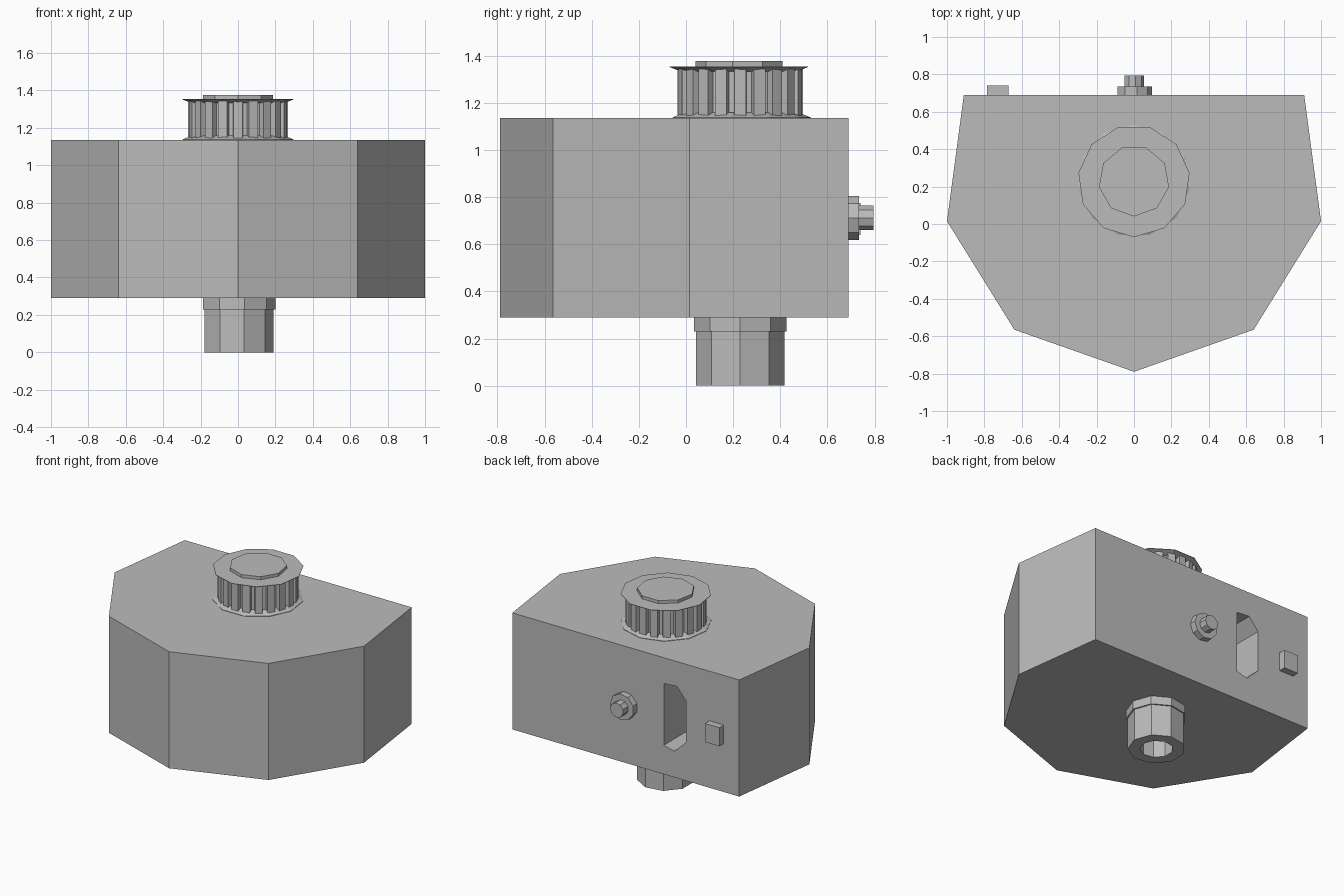
import bpy
import bmesh
from math import cos, sin, pi, radians
from mathutils import Matrix, Vector

if "Cube" in bpy.data.objects:
    bpy.data.objects.remove(bpy.data.objects["Cube"], do_unlink=True)

# Single flat material
GREY = (0.5, 0.5, 0.5, 1)
grey = bpy.data.materials.new("plain grey")
grey.use_nodes = True
grey.diffuse_color = GREY
shader = grey.node_tree.nodes["Principled BSDF"]
shader.inputs["Base Color"].default_value = GREY
shader.inputs["Roughness"].default_value = 0.6


def loft(name, rings, matrix=Matrix()):
    """Skin a stack of equal-sized rings and cap both ends."""
    bm = bmesh.new()
    loops = [[bm.verts.new(matrix @ Vector(p)) for p in ring] for ring in rings]
    for a, b in zip(loops, loops[1:]):
        for i in range(len(a)):
            j = (i + 1) % len(a)
            bm.faces.new((a[i], a[j], b[j], b[i]))
    bm.faces.new(loops[0])
    bm.faces.new(loops[-1])
    bmesh.ops.recalc_face_normals(bm, faces=bm.faces)
    mesh = bpy.data.meshes.new(name)
    bm.to_mesh(mesh)
    bm.free()
    mesh.materials.append(grey)
    obj = bpy.data.objects.new(name, mesh)
    bpy.context.collection.objects.link(obj)
    return obj


def turned(name, sides, profile, start=0, matrix=Matrix()):
    """Faceted turned part from (radius, height) pairs."""
    angles = [radians(start) + 2 * pi * i / sides for i in range(sides)]
    return loft(name, [[(r * cos(a), r * sin(a), z) for a in angles]
                       for r, z in profile], matrix)


def extrude(name, outline, low, high, matrix=Matrix()):
    return loft(name, [[(x, y, h) for x, y in outline] for h in (low, high)], matrix)


# Main housing, mirrored outline
half = [(0.91, 0.69), (1, 0.015), (0.64, -0.565)]
outline = half + [(0, -0.79)] + [(-x, y) for x, y in reversed(half)]
housing = extrude("housing", outline, 0.29, 1.135)

# Slot in the back; local height runs along +y, local y is up
back = Matrix(((1, 0, 0, 0), (0, 0, 1, 0.69), (0, 1, 0, 0), (0, 0, 0, 1)))
slot = [(-0.305, 0.947), (-0.41, 0.955), (-0.484, 0.867),
        (-0.484, 0.57), (-0.39, 0.48), (-0.305, 0.5)]
cutter = extrude("slot_cutter", slot, -0.45, 0.1, back)
cutter.hide_render = True
cut = housing.modifiers.new("slot", "BOOLEAN")
cut.operation = "DIFFERENCE"
cut.solver = "EXACT"
cut.object = cutter
bpy.context.view_layer.objects.active = housing
bpy.ops.object.modifier_apply(modifier=cut.name)
bpy.data.objects.remove(cutter, do_unlink=True)

# Bored output shaft and its collar below the housing
axis = Matrix.Translation((0, 0.23, 0))
turned("output_shaft", 9, [(0.11, 0.28), (0.11, 0), (0.19, 0), (0.19, 0.23),
                           (0.2, 0.23), (0.2, 0.29)], 0, axis)

# Toothed pulley between two flared flanges
TEETH = 20
pitch = 2 * pi / TEETH
gear = []
for i in range(TEETH):
    for step, r in ((-0.3, 0.268), (0.3, 0.268), (0.36, 0.235), (0.64, 0.235)):
        a = (i + step) * pitch
        gear.append((r * cos(a), r * sin(a)))
extrude("pulley_teeth", gear, 1.14, 1.345, axis)
turned("lower_flange", 11, [(0.3, 1.135), (0.3, 1.138), (0.25, 1.158)], 90, axis)
turned("upper_flange", 11, [(0.25, 1.332), (0.3, 1.352), (0.3, 1.355)], -90, axis)
turned("pulley_cap", 9, [(0.19, 1.35), (0.19, 1.377)], -90, axis)

# Nut and stud on the back
stud_axis = back @ Matrix.Translation((0, 0.712, 0))
turned("back_nut", 9, [(0.095, 0), (0.095, 0.045)], 0, stud_axis)
turned("back_stud", 9, [(0.053, 0.04), (0.053, 0.105)], 0, stud_axis)

# Small block on the back
block = [(-0.785, 0.64), (-0.67, 0.64), (-0.67, 0.775), (-0.785, 0.775)]
extrude("back_block", block, 0, 0.05, back)
